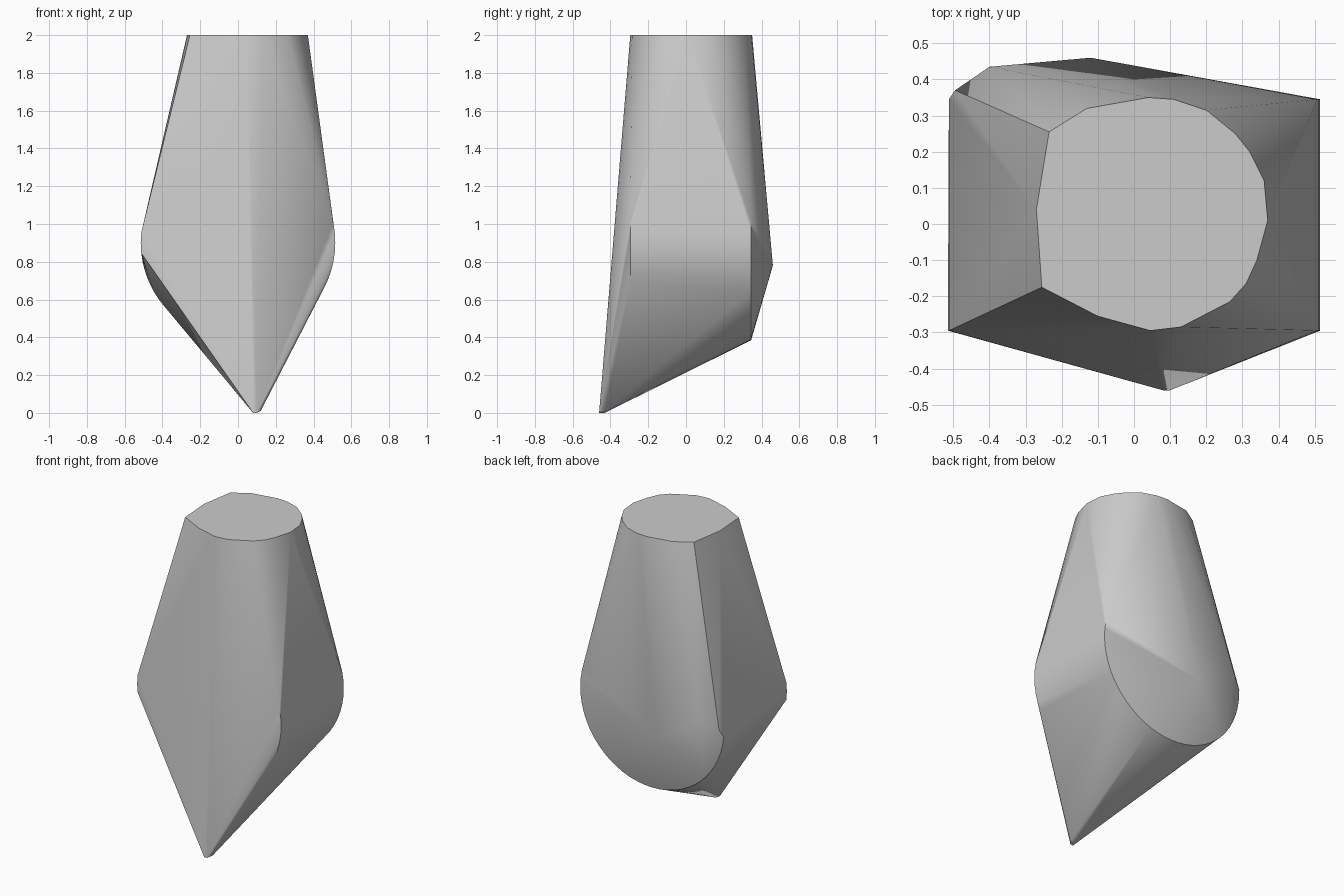
import bpy, bmesh
from math import radians, cos, sin

cube = bpy.data.objects.get("Cube")
if cube:
    bpy.data.objects.remove(cube)

RADIUS, CENTRE_Z = 0.515, 0.9
FRONT_Y, BACK_Y = -0.295, 0.345


def arc(y, start, end, step=6):
    """Points on the rounded side, angles measured from +x toward +z."""
    return [(RADIUS * cos(radians(a)), y, CENTRE_Z + RADIUS * sin(radians(a)))
            for a in range(start, end + 1, step)]


# Flat top outline
top = [(-0.235, 0.255), (-0.13, 0.32), (0.04, 0.35), (0.11, 0.345), (0.2, 0.315),
       (0.28, 0.25), (0.32, 0.2), (0.36, 0.12), (0.37, 0.01), (0.34, -0.1),
       (0.31, -0.165), (0.265, -0.215), (0.13, -0.285), (0.045, -0.295),
       (-0.1, -0.255), (-0.255, -0.175), (-0.27, 0.04)]
points = [(x, y, 2) for x, y in top]

# Rounded middle, whole at the back and partial at the front
points += arc(BACK_Y, 186, 372)
points += arc(FRONT_Y, -24, 12) + arc(FRONT_Y, 174, 186)

# Pointed foot at the front and ridge at the back
points += [(0.08, -0.46, 0), (0.1, -0.46, 0), (0.09, -0.43, 0), (0.12, -0.43, 0.01)]
points += [(-0.12, 0.46, 0.78), (-0.4, 0.435, 0.95), (-0.495, 0.37, 0.9)]

# Skin the points as one convex body
bm = bmesh.new()
for p in points:
    bm.verts.new(p)
hull = bmesh.ops.convex_hull(bm, input=bm.verts[:])
loose = [v for v in bm.verts if not v.link_faces]
bmesh.ops.delete(bm, geom=loose, context='VERTS')
bmesh.ops.dissolve_limit(bm, angle_limit=radians(0.5), verts=bm.verts[:], edges=bm.edges[:])
bmesh.ops.recalc_face_normals(bm, faces=bm.faces[:])
mesh = bpy.data.meshes.new("tapered_body")
bm.to_mesh(mesh)
bm.free()

body = bpy.data.objects.new("tapered_body", mesh)
bpy.context.collection.objects.link(body)

# Plain grey
grey = bpy.data.materials.new("plain grey")
grey.use_nodes = True
colour = (0.6, 0.6, 0.6, 1)
grey.diffuse_color = colour
grey.node_tree.nodes["Principled BSDF"].inputs["Base Color"].default_value = colour
mesh.materials.append(grey)

# Smooth shading with crisp rims
bpy.ops.object.select_all(action='DESELECT')
body.select_set(True)
bpy.context.view_layer.objects.active = body
bpy.ops.object.shade_smooth_by_angle(angle=radians(30))
